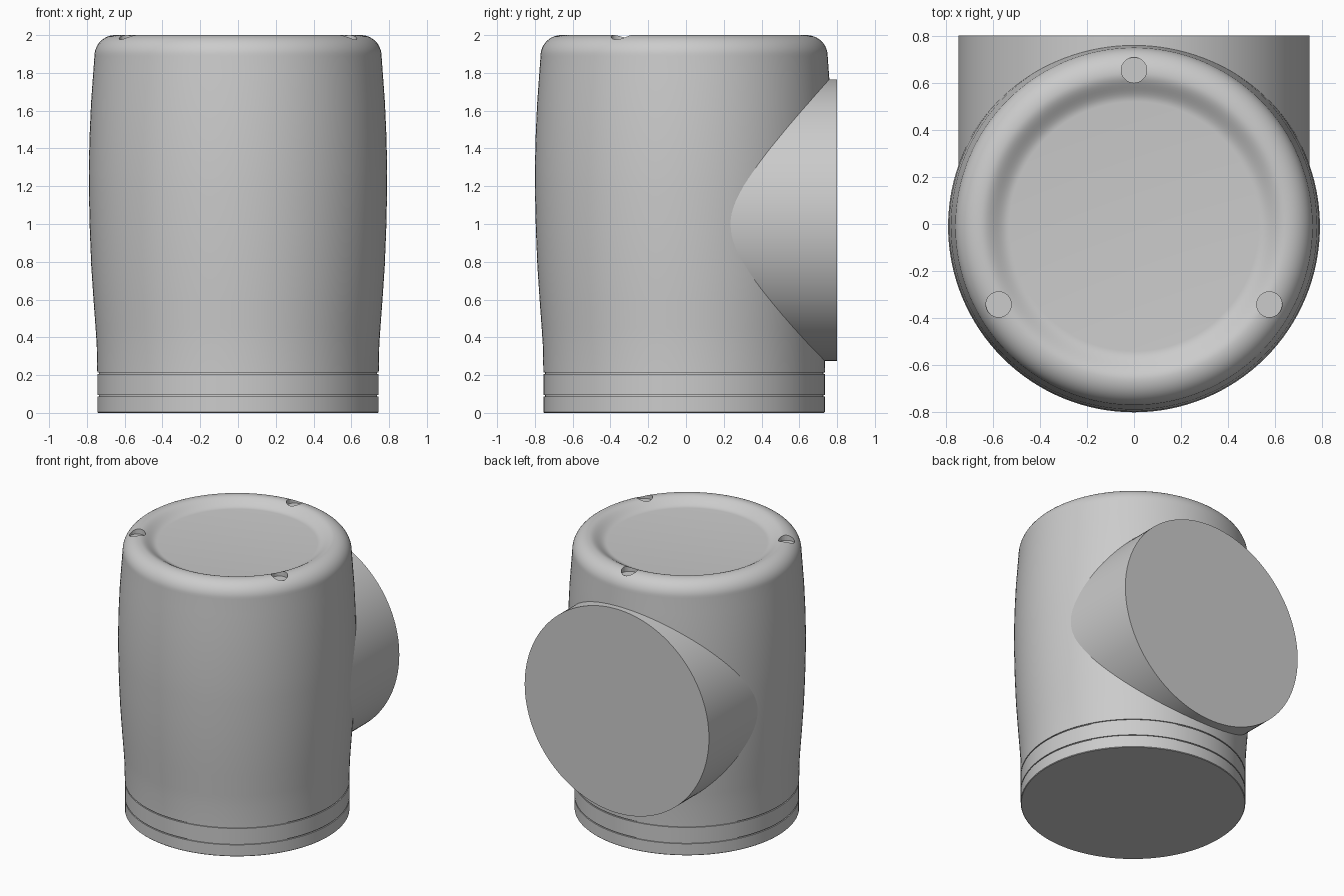
import bpy
import math
from mathutils import Matrix

cube = bpy.data.objects.get("Cube")
if cube:
    bpy.data.objects.remove(cube, do_unlink=True)

AXIS_Y = -0.01  # the body stands slightly forward of the pipe end

grey = bpy.data.materials.new("plain grey")
grey.use_nodes = True
colour = (0.6, 0.6, 0.6, 1)
grey.diffuse_color = colour
grey.node_tree.nodes["Principled BSDF"].inputs["Base Color"].default_value = colour


def lathe(name, profile, sides=128):
    """Spin (radius, height) points round the body axis, closing both ends."""
    verts, faces = [], []
    for r, z in profile:
        for i in range(sides):
            a = 2 * math.pi * i / sides
            verts.append((r * math.cos(a), r * math.sin(a), z))
    for k in range(len(profile) - 1):
        for i in range(sides):
            j = (i + 1) % sides
            faces.append((k * sides + i, k * sides + j,
                          (k + 1) * sides + j, (k + 1) * sides + i))
    faces.append(tuple(reversed(range(sides))))
    last = (len(profile) - 1) * sides
    faces.append(tuple(range(last, last + sides)))
    mesh = bpy.data.meshes.new(name)
    mesh.from_pydata(verts, [], faces)
    mesh.materials.append(grey)
    obj = bpy.data.objects.new(name, mesh)
    obj.location.y = AXIS_Y
    bpy.context.collection.objects.link(obj)
    return obj


def smooth(obj):
    bpy.ops.object.select_all(action="DESELECT")
    obj.select_set(True)
    bpy.context.view_layer.objects.active = obj
    bpy.ops.object.shade_smooth_by_angle(angle=math.radians(35))


def arc(cx, cz, rx, rz, start, end, steps):
    """Points along an elliptical arc, angles in degrees."""
    angles = [math.radians(start + (end - start) * i / steps) for i in range(steps + 1)]
    return [(cx + rx * math.cos(a), cz + rz * math.sin(a)) for a in angles]


def groove(r, z):
    return [(r, z - 0.004), (r - 0.008, z - 0.004), (r - 0.008, z + 0.004), (r, z + 0.004)]


# Barrel body: seamed base, swelling wall, rounded rim and dished top
BASE_R = 0.745
wall = [(0.748, 0.36), (0.754, 0.45), (0.765, 0.6), (0.777, 0.78), (0.785, 0.98),
        (0.789, 1.16), (0.79, 1.28), (0.786, 1.46), (0.778, 1.64), (0.768, 1.78)]
rim = arc(0.65, 1.89, 0.11, 0.11, 0, 90, 12)
dish = [(0.65 - 0.12 * t / 10, 1.95 + 0.025 * (1 + math.cos(math.pi * t / 10)))
        for t in range(1, 11)]
body = lathe("barrel_body", [(BASE_R - 0.004, 0), (BASE_R, 0.004)] + groove(BASE_R, 0.09)
             + groove(BASE_R, 0.21) + wall + rim + dish)

# Three shallow round pockets drilled into the rim
for i in range(3):
    a = math.radians(90 + 120 * i)
    bpy.ops.mesh.primitive_cylinder_add(
        vertices=32, radius=0.054, depth=0.2,
        location=(0.664 * math.cos(a), 0.664 * math.sin(a) + AXIS_Y, 2.062))
    cutter = bpy.context.object
    cutter.name = f"pocket_cutter_{i + 1}"
    cutter.data.materials.append(grey)
    cutter.hide_render = True
    cutter.hide_set(True)
    cut = body.modifiers.new(f"pocket_{i + 1}", "BOOLEAN")
    cut.operation = "DIFFERENCE"
    cut.solver = "EXACT"
    cut.object = cutter
smooth(body)

# Side pipe leaving the back of the body
bpy.ops.mesh.primitive_cylinder_add(vertices=128, radius=0.746, depth=0.8)
pipe = bpy.context.object
pipe.name = "side_pipe"
pipe.data.transform(Matrix.Rotation(math.pi / 2, 4, "X"))
pipe.location = (0, 0.4, 1.02)
pipe.data.materials.append(grey)
smooth(pipe)
